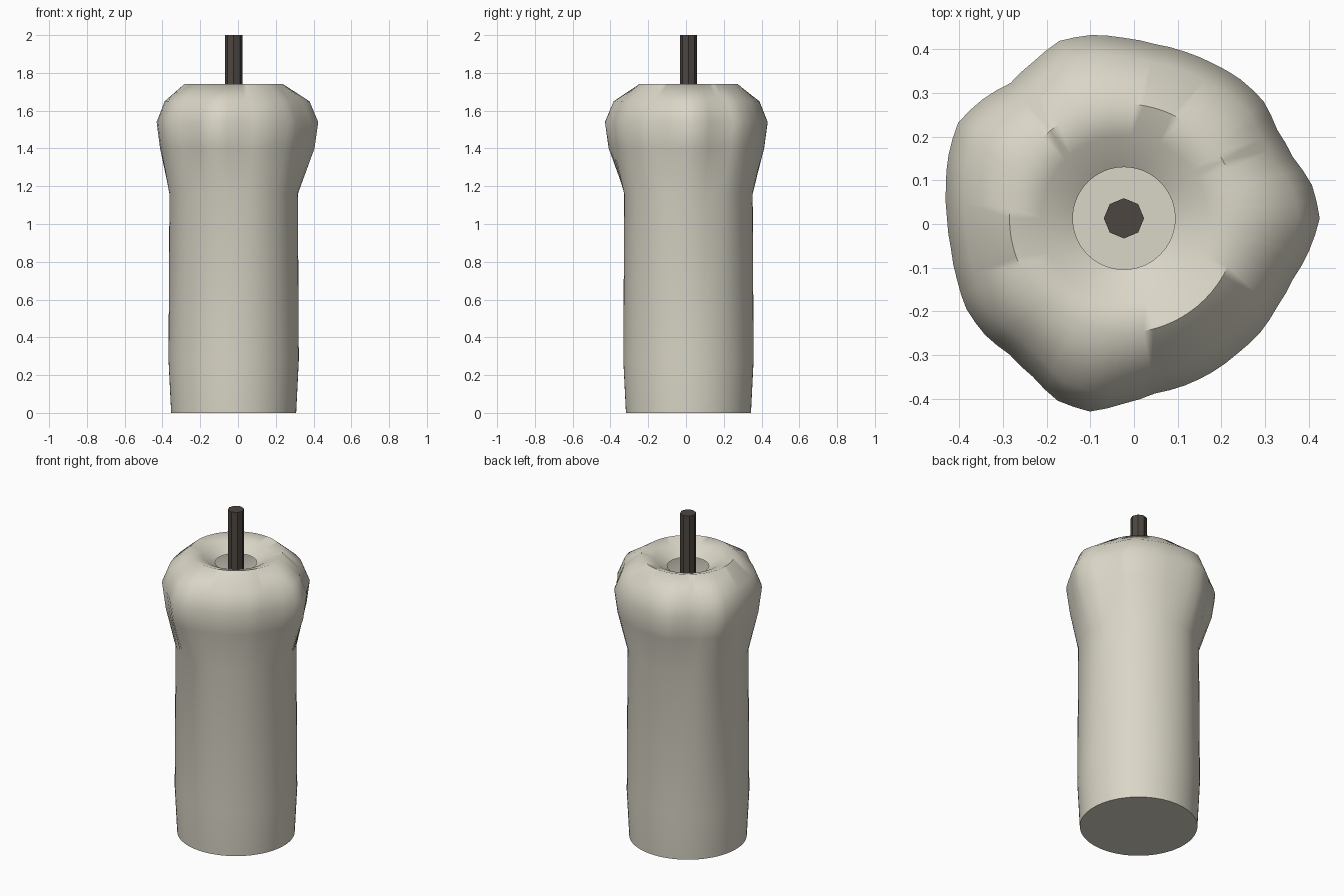
import bpy, bmesh, math

if "Cube" in bpy.data.objects:
    bpy.data.objects.remove(bpy.data.objects["Cube"])

CX, CY = -0.023, 0.013      # candle axis


def material(name, rgb):
    m = bpy.data.materials.new(name)
    m.diffuse_color = (*rgb, 1.0)
    m.use_nodes = True
    m.node_tree.nodes["Principled BSDF"].inputs["Base Color"].default_value = m.diffuse_color
    return m


def finish(name, bm, mat, angle):
    bmesh.ops.recalc_face_normals(bm, faces=bm.faces)
    me = bpy.data.meshes.new(name)
    bm.to_mesh(me)
    bm.free()
    me.materials.append(mat)
    ob = bpy.data.objects.new(name, me)
    bpy.context.collection.objects.link(ob)
    bpy.ops.object.select_all(action='DESELECT')
    ob.select_set(True)
    bpy.context.view_layer.objects.active = ob
    bpy.ops.object.shade_smooth_by_angle(angle=math.radians(angle))
    return ob


def loft(bm, rings):
    """Bridge rings of (z, radii), turning around the candle axis."""
    loops = []
    for z, radii in rings:
        n = len(radii)
        loops.append([bm.verts.new((CX + r * math.cos(math.tau * i / n),
                                    CY + r * math.sin(math.tau * i / n), z))
                      for i, r in enumerate(radii)])
    for a, b in zip(loops, loops[1:]):
        for i in range(len(a)):
            j = (i + 1) % len(a)
            bm.faces.new((a[i], a[j], b[j], b[i]))
    return loops


wax = material("cream wax", (0.70, 0.67, 0.57))
char = material("charred wick", (0.075, 0.062, 0.052))

# Melted rim outline: radius every 10 degrees, starting at +x
LOBES = [.448, .437, .411, .405, .417, .415, .409, .406, .405, .413, .426, .432,
         .414, .404, .423, .438, .427, .414, .405, .402, .407, .416, .415, .407,
         .418, .444, .449, .424, .407, .407, .406, .404, .407, .405, .411, .430]
# Twice as many segments so the round lower body stays smooth
N = 72
lobes = [LOBES[i // 2] if i % 2 == 0 else
         (LOBES[i // 2] + LOBES[(i // 2 + 1) % 36]) / 2 for i in range(N)]


def circle(r):
    return [r] * N


def lobed(k):
    return [r * k for r in lobes]


# Wax body: tapered foot, straight column, bulging rim, dished top with wick hole
bm = bmesh.new()
loops = loft(bm, [
    (0.0, circle(.331)), (0.28, circle(.345)), (1.16, circle(.340)),
    (1.40, lobed(.955)), (1.54, lobed(1.0)), (1.65, lobed(.895)),
    (1.74, circle(.262)), (1.715, circle(.19)), (1.67, circle(.117)),
])
bm.faces.new(loops[0][::-1])
finish("wax_body", bm, wax, 60)

# Wick: eight-sided rod going down into the hole
bm = bmesh.new()
loops = loft(bm, [(1.5, [.046] * 8), (2.0, [.046] * 8)])
bm.faces.new(loops[0][::-1])
bm.faces.new(loops[1])
finish("wick", bm, char, 30)
